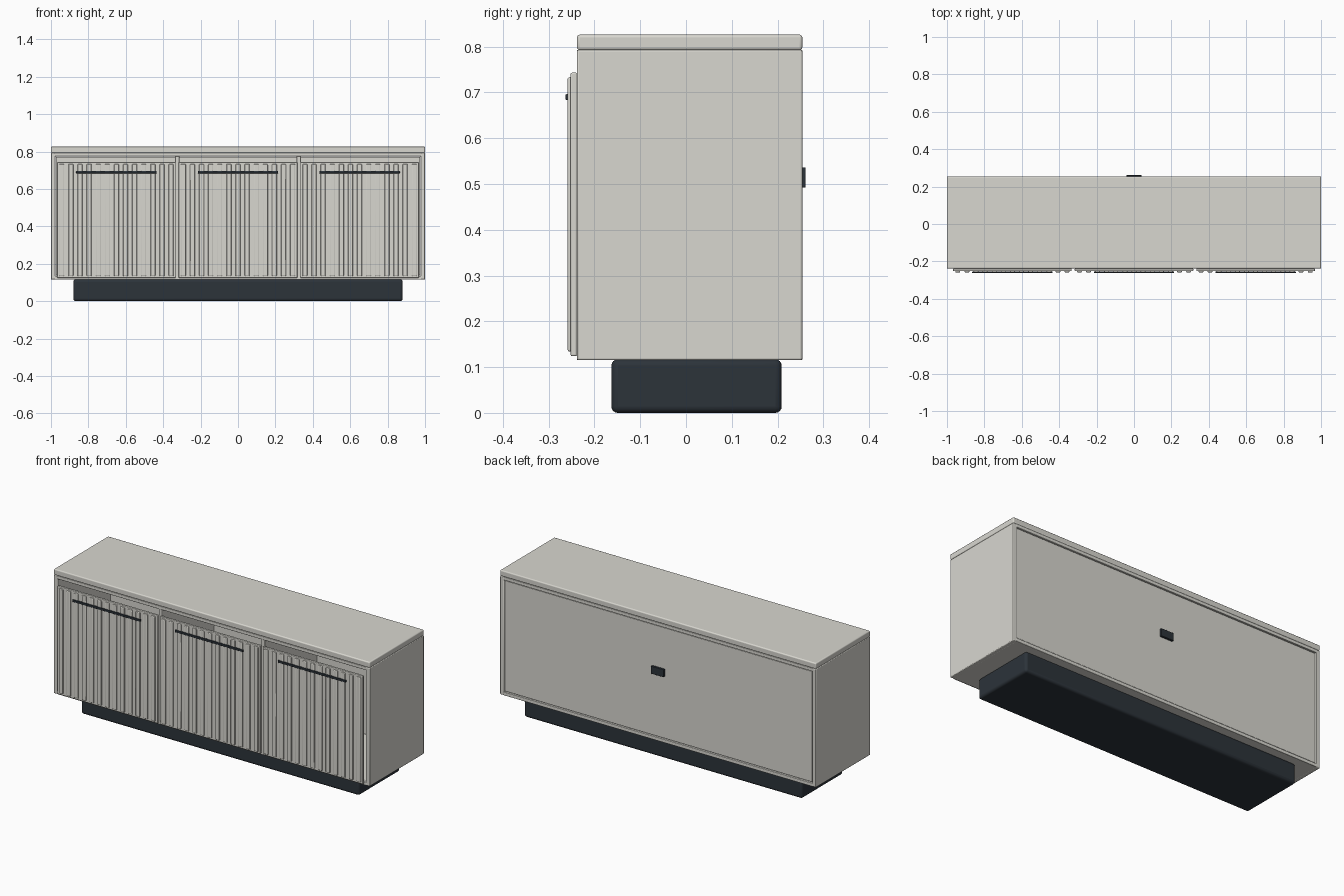
import bpy, math

if "Cube" in bpy.data.objects:
    bpy.data.objects.remove(bpy.data.objects["Cube"])


def material(name, rgb):
    m = bpy.data.materials.new(name)
    m.diffuse_color = (*rgb, 1)
    m.use_nodes = True
    m.node_tree.nodes["Principled BSDF"].inputs["Base Color"].default_value = m.diffuse_color
    return m


CREAM = material("warm_white", (0.69, 0.68, 0.63))
DARK = material("charcoal", (0.025, 0.033, 0.042))


def box(name, x, y, z, mat=CREAM, bevel=0.002, segments=2):
    """Bevelled box from (min, max) ranges."""
    bpy.ops.mesh.primitive_cube_add(size=1, location=[sum(r) / 2 for r in (x, y, z)])
    ob = bpy.context.object
    ob.name = name
    ob.scale = [r[1] - r[0] for r in (x, y, z)]
    bpy.ops.object.transform_apply(location=False, rotation=False, scale=True)
    ob.data.materials.append(mat)
    if bevel:
        mod = ob.modifiers.new("bevel", 'BEVEL')
        mod.width = bevel
        mod.segments = segments
    bpy.ops.object.shade_smooth_by_angle(angle=math.radians(35))
    return ob


FRONT, BACK = -0.238, 0.254

# plinth
box("plinth", (-0.88, 0.88), (-0.163, 0.209), (0, 0.117), DARK, 0.014, 4)

# carcass panels, open at the front behind the doors
box("top_slab", (-1, 1), (FRONT, BACK), (0.792, 0.826), bevel=0.006, segments=3)
for side, s in (("left", -1), ("right", 1)):
    box(side + "_side_panel", sorted((s * 0.975, s)), (FRONT, BACK), (0.115, 0.793), bevel=0.004)
    box(side + "_divider", (s * 0.325 - 0.011, s * 0.325 + 0.011), (FRONT + 0.001, 0.235), (0.13, 0.78))
box("top_rail", (-0.98, 0.98), (FRONT, BACK), (0.774, 0.793))
box("bottom_panel", (-0.98, 0.98), (FRONT, BACK), (0.115, 0.135))

# recessed back panel with cable outlet
box("back_panel", (-0.973, 0.973), (0.234, 0.249), (0.138, 0.771))
box("cable_outlet", (-0.04, 0.04), (0.245, 0.261), (0.492, 0.536), DARK, 0.002)

# three fluted doors with slim bar handles
RIBS, PITCH = 13, 0.0487
for name, cx in (("left", -0.65), ("middle", 0), ("right", 0.65)):
    box(name + "_door", (cx - 0.317, cx + 0.317), (-0.252, FRONT), (0.124, 0.743), bevel=0.003)
    for i in range(RIBS):
        rx = cx + (i - (RIBS - 1) / 2) * PITCH
        box(f"{name}_door_rib_{i + 1}", (rx - 0.013, rx + 0.013), (-0.2585, -0.248),
            (0.134, 0.733), bevel=0.004, segments=3)
    box(name + "_handle", (cx - 0.215, cx + 0.215), (-0.263, -0.255), (0.683, 0.696), DARK, 0.002)
